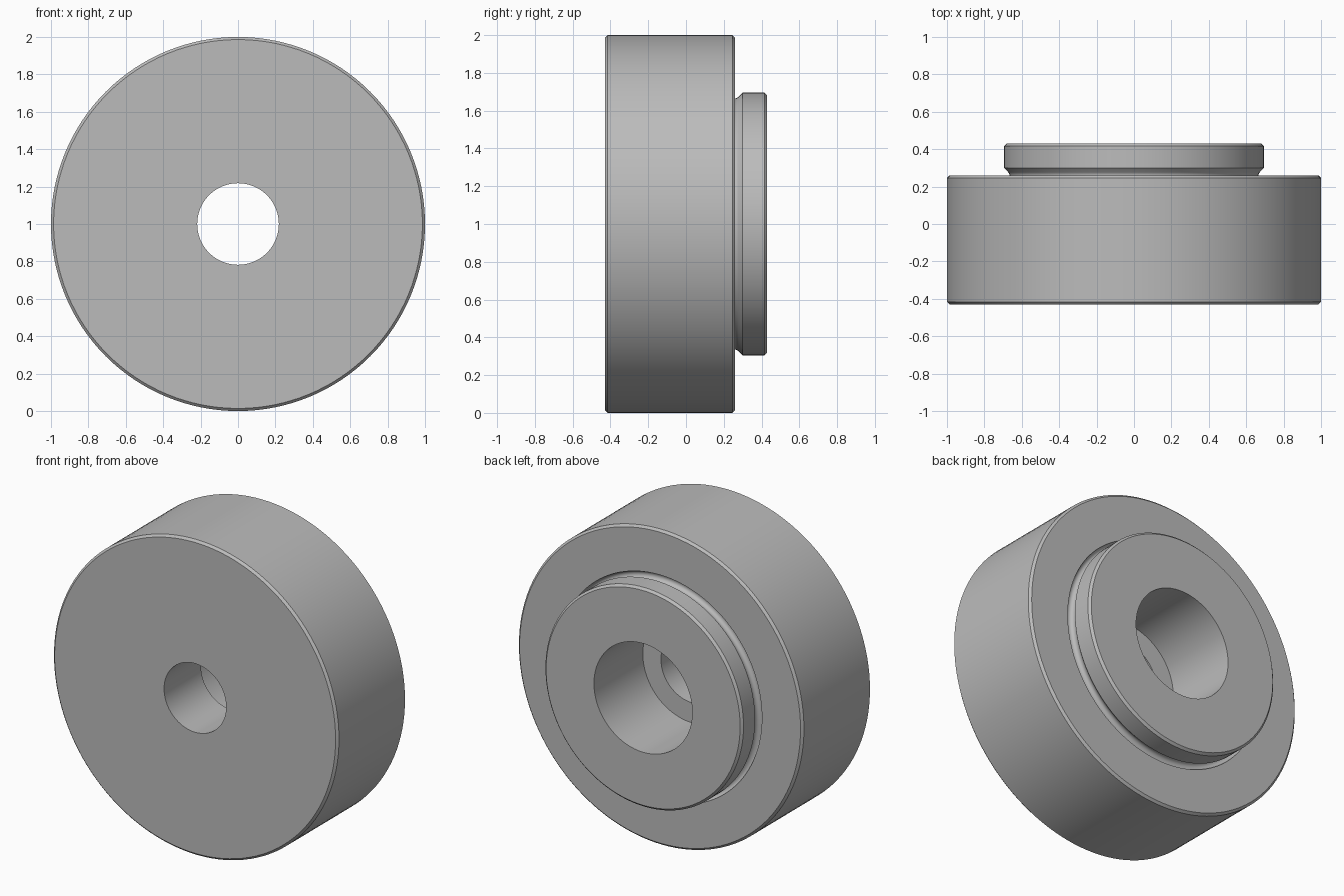
import bpy
import bmesh
from math import radians, sin, cos, pi
from mathutils import Vector

cube = bpy.data.objects.get("Cube")
if cube:
    bpy.data.objects.remove(cube, do_unlink=True)

SEGMENTS = 128
FRONT, SHOULDER, BACK, BOSS_END = -0.43, -0.06, 0.26, 0.43
BODY_R, BOSS_R, HOLE_R, BORE_R = 1.0, 0.695, 0.218, 0.345
BEVEL = 0.014

# Plain steel
steel = bpy.data.materials.new("steel grey")
steel.use_nodes = True
grey = (0.5, 0.5, 0.5, 1)
steel.diffuse_color = grey
steel.node_tree.nodes["Principled BSDF"].inputs["Base Color"].default_value = grey

# Rounded relief groove where the boss meets the body
groove_r, groove_c = 0.025, (0.69, 0.259)
groove = []
for i in range(13):
    a = radians(225 * i / 12)
    groove.append((groove_c[0] + groove_r * cos(a), groove_c[1] - groove_r * sin(a)))

# Closed half section as (radius, depth)
profile = [
    (HOLE_R, FRONT), (BODY_R - BEVEL, FRONT), (BODY_R, FRONT + BEVEL),
    (BODY_R, BACK - BEVEL), (BODY_R - BEVEL, BACK),
    (groove[0][0], BACK), *groove[1:],
    (BOSS_R, 0.3), (BOSS_R, BOSS_END - BEVEL), (BOSS_R - BEVEL, BOSS_END),
    (BORE_R, BOSS_END), (BORE_R, SHOULDER), (HOLE_R, SHOULDER),
]

# Revolve the section around the front-to-back axis
bm = bmesh.new()
verts = [bm.verts.new((r, y, 0)) for r, y in profile]
edges = [bm.edges.new((v, verts[(i + 1) % len(verts)])) for i, v in enumerate(verts)]
bmesh.ops.spin(bm, geom=verts + edges, cent=(0, 0, 0), axis=(0, 1, 0),
               angle=2 * pi, steps=SEGMENTS, use_merge=True)
bmesh.ops.remove_doubles(bm, verts=bm.verts, dist=1e-5)
bmesh.ops.recalc_face_normals(bm, faces=bm.faces)
bmesh.ops.translate(bm, verts=bm.verts, vec=Vector((0, 0, BODY_R)))

mesh = bpy.data.meshes.new("stepped_bushing")
bm.to_mesh(mesh)
bm.free()
mesh.materials.append(steel)
bushing = bpy.data.objects.new("stepped_bushing", mesh)
bpy.context.collection.objects.link(bushing)

bpy.ops.object.select_all(action="DESELECT")
bushing.select_set(True)
bpy.context.view_layer.objects.active = bushing
bpy.ops.object.shade_smooth_by_angle(angle=radians(25))
